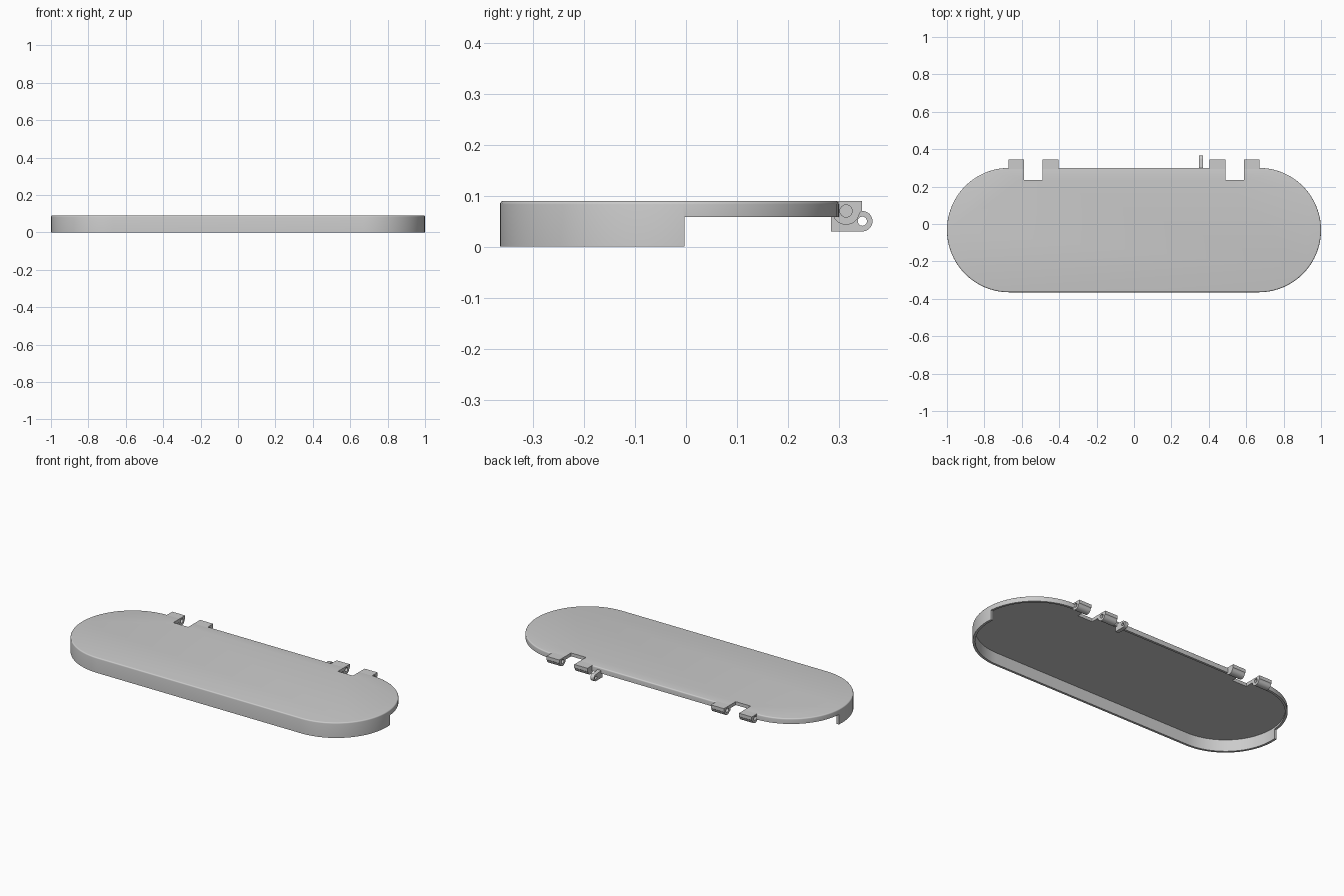
import bpy, bmesh, math

cube = bpy.data.objects.get("Cube")
if cube:
    bpy.data.objects.remove(cube, do_unlink=True)

grey = bpy.data.materials.new("plain_grey")
grey.use_nodes = True
grey.diffuse_color = (0.6, 0.6, 0.6, 1)
grey.node_tree.nodes["Principled BSDF"].inputs["Base Color"].default_value = (0.6, 0.6, 0.6, 1)

RADIUS, HALF, MID_Y = 0.3325, 0.6675, -0.0325
TOP, LIP, WALL, ROUND = 0.09, 0.058, 0.014, 0.007


def loft(name, rings):
    """Join rings of equal length into a solid with capped ends."""
    bm = bmesh.new()
    loops = [[bm.verts.new(p) for p in ring] for ring in rings]
    for a, b in zip(loops, loops[1:]):
        n = len(a)
        for i in range(n):
            j = (i + 1) % n
            bm.faces.new((a[i], a[j], b[j], b[i]))
    bm.faces.new(loops[0])
    bm.faces.new(loops[-1])
    bmesh.ops.recalc_face_normals(bm, faces=bm.faces)
    mesh = bpy.data.meshes.new(name)
    bm.to_mesh(mesh)
    bm.free()
    mesh.materials.append(grey)
    obj = bpy.data.objects.new(name, mesh)
    bpy.context.collection.objects.link(obj)
    return obj


def box(name, x, y, z):
    return loft(name, [[(x[0], y[0], h), (x[1], y[0], h), (x[1], y[1], h), (x[0], y[1], h)] for h in z])


def extrude_x(name, profile, x0, x1):
    return loft(name, [[(x, y, z) for y, z in profile] for x in (x0, x1)])


def arc(cy, cz, r, start, end, steps):
    angles = [math.radians(start + (end - start) * i / steps) for i in range(steps + 1)]
    return [(cy + r * math.cos(a), cz + r * math.sin(a)) for a in angles]


def cut(obj, cutter):
    mod = obj.modifiers.new("cut", "BOOLEAN")
    mod.operation = "DIFFERENCE"
    mod.solver = "EXACT"
    mod.object = cutter
    bpy.context.view_layer.objects.active = obj
    bpy.ops.object.modifier_apply(modifier=mod.name)
    bpy.data.objects.remove(cutter, do_unlink=True)


def smooth(obj):
    bpy.ops.object.select_all(action="DESELECT")
    obj.select_set(True)
    bpy.context.view_layer.objects.active = obj
    bpy.ops.object.shade_smooth_by_angle(angle=math.radians(30))


def stadium(inset, z):
    right = arc(HALF, MID_Y, RADIUS - inset, -90, 90, 40)
    left = arc(-HALF, MID_Y, RADIUS - inset, 90, 270, 40)
    return [(x, y, z) for x, y in right + left]


# Hollow lid with a softly rounded top rim
edge = [stadium(ROUND - dx, TOP - ROUND + dz) for dx, dz in arc(0, 0, ROUND, 0, 90, 4)]
lid = loft("lid", [stadium(WALL, 0.07), stadium(WALL, 0), stadium(0, 0)] + edge)

# The rear half keeps only a shallow lip
cut(lid, box("rear_cutter", (-1.2, 1.2), (-0.003, 0.6), (-0.2, LIP)))

# Hinge notches
for side in (-1, 1):
    cut(lid, box("notch_cutter", sorted((side * 0.49, side * 0.588)), (0.235, 0.6), (-0.1, 0.2)))
smooth(lid)

# Hinge knuckles: square top, rounded underside, pin hole
PIN_Y, PIN_Z = 0.314, 0.07
knuckle = [(0.345, TOP), (0.287, TOP)] + arc(PIN_Y, PIN_Z, 0.027, 180, 350, 16) + [(0.345, PIN_Z)]
for side, label in ((-1, "right"), (1, "left")):
    for part, near, far, hole in (("inner", 0.404, 0.49, 0.43), ("outer", 0.588, 0.672, 0.5)):
        x0, x1 = sorted((side * near, side * far))
        obj = extrude_x(f"{label}_{part}_hinge_knuckle", knuckle, x0, x1)
        h0, h1 = sorted((side * hole, side * 0.75))
        cut(obj, extrude_x("pin_cutter", arc(PIN_Y, PIN_Z, 0.012, 0, 345, 23), h0, h1))
        smooth(obj)

# Small pierced lug behind the rear edge
lug_profile = [(0.285, 0.075), (0.285, 0.03)] + arc(0.346, 0.05, 0.02, -90, 90, 16) + [(0.335, 0.07), (0.3, 0.075)]
lug = extrude_x("latch_lug", lug_profile, 0.347, 0.37)
cut(lug, extrude_x("lug_hole_cutter", arc(0.346, 0.05, 0.009, 0, 345, 23), 0.3, 0.4))
smooth(lug)
